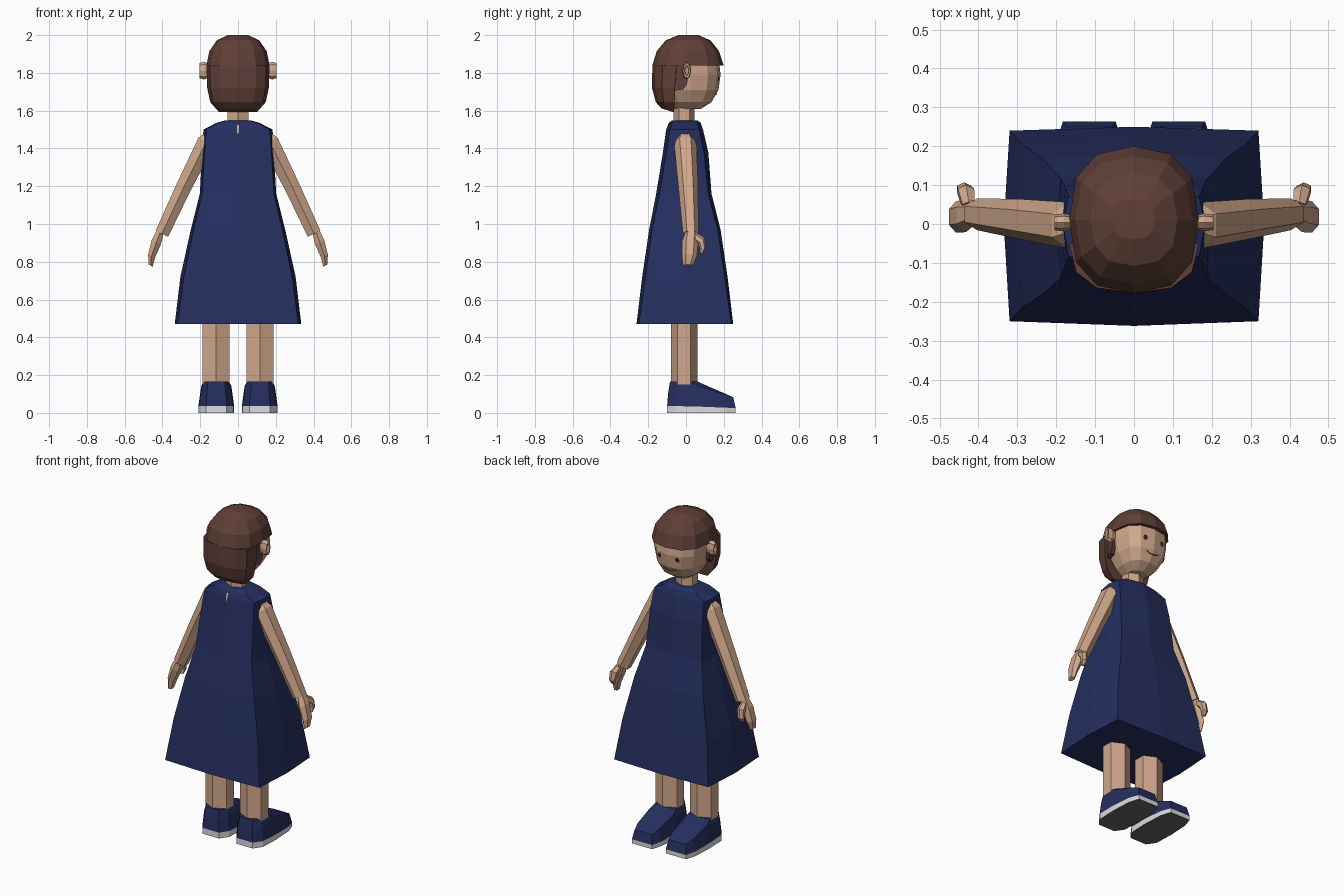
import bpy, bmesh, math
from mathutils import Vector
from mathutils.bvhtree import BVHTree

if "Cube" in bpy.data.objects:
    bpy.data.objects.remove(bpy.data.objects["Cube"])


def material(name, rgb):
    m = bpy.data.materials.new(name)
    m.diffuse_color = (*rgb, 1)
    m.use_nodes = True
    m.node_tree.nodes["Principled BSDF"].inputs["Base Color"].default_value = m.diffuse_color
    return m


SKIN = material("skin", (0.63, 0.39, 0.26))
HAIR = material("brown hair", (0.115, 0.05, 0.038))
NAVY = material("navy cloth", (0.018, 0.028, 0.115))
WHITE = material("sole rim white", (0.72, 0.72, 0.72))
GREY = material("sole grey", (0.13, 0.13, 0.13))
DARK = material("mouth dark", (0.02, 0.01, 0.008))
IRIS = material("eye brown", (0.06, 0.02, 0.014))


def make(name, verts, faces, mats, indices=None):
    bm = bmesh.new()
    vs = [bm.verts.new(v) for v in verts]
    for i, f in enumerate(faces):
        face = bm.faces.new([vs[k] for k in f])
        face.material_index = indices[i] if indices else 0
    bmesh.ops.recalc_face_normals(bm, faces=bm.faces)
    me = bpy.data.meshes.new(name)
    bm.to_mesh(me)
    bm.free()
    for m in mats:
        me.materials.append(m)
    ob = bpy.data.objects.new(name, me)
    bpy.context.collection.objects.link(ob)
    return ob


def loft(name, rings, mats, bands=None, bottom=0):
    """Skin equal-sized closed rings and cap both ends."""
    n, verts = len(rings[0]), [p for r in rings for p in r]
    faces, idx = [], []
    for r in range(len(rings) - 1):
        for i in range(n):
            j = (i + 1) % n
            faces.append((r * n + i, r * n + j, (r + 1) * n + j, (r + 1) * n + i))
            idx.append(bands[r] if bands else 0)
    faces += [tuple(range(n)), tuple(range(len(verts) - n, len(verts)))]
    idx += [bottom, idx[-1]]
    return make(name, verts, faces, mats, idx)


def oval(z, rx, yb, yf, n=12, power=2.5):
    """Squarish horizontal ring reaching from yb to yf."""
    pts = []
    for i in range(n):
        a = 2 * math.pi * i / n
        c, s = math.cos(a), math.sin(a)
        x = math.copysign(abs(c) ** (2 / power), c)
        y = math.copysign(abs(s) ** (2 / power), s)
        pts.append((rx * x, (yb + yf) / 2 + (yf - yb) / 2 * y, z))
    return pts


def hexring(center, u, v):
    """Hexagon with its points along v and flats across u."""
    c, u, v = Vector(center), Vector(u) / math.cos(math.pi / 6), Vector(v)
    return [c + u * math.sin(k * math.pi / 3) + v * math.cos(k * math.pi / 3) for k in range(6)]


def flip(rings, s):
    return [[(p[0] * s, p[1], p[2]) for p in r] for r in rings]


# dress: z, side x, corner x, back y, back corner y, front corner y, front y
DRESS = [(0.47, 0.335, 0.32, -0.262, -0.25, 0.24, 0.25),
         (0.72, 0.305, 0.287, -0.232, -0.215, 0.205, 0.22),
         (0.97, 0.25, 0.235, -0.195, -0.18, 0.168, 0.183),
         (1.16, 0.202, 0.19, -0.158, -0.14, 0.118, 0.135),
         (1.38, 0.19, 0.177, -0.122, -0.105, 0.095, 0.118),
         (1.50, 0.183, 0.168, -0.105, -0.085, 0.07, 0.09),
         (1.535, 0.115, 0.105, -0.092, -0.075, 0.06, 0.078),
         (1.548, 0.07, 0.062, -0.075, -0.06, 0.045, 0.062)]
loft("dress", [[(0, b, z), (c, bc, z), (x, 0, z), (c, fc, z),
                (0, f, z), (-c, fc, z), (-x, 0, z), (-c, bc, z)]
               for z, x, c, b, bc, fc, f in DRESS], [NAVY])
# keyhole opening at the nape
make("keyhole", [(-0.005, -0.116, 1.48), (0.005, -0.116, 1.48),
                 (0.005, -0.101, 1.525), (-0.005, -0.101, 1.525)], [(0, 1, 2, 3)], [SKIN])

# neck and head
loft("neck", [hexring((0, -0.01, z), (0.055, 0, 0), (0, 0.055, 0)) for z in (1.5, 1.68)], [SKIN])
head = loft("head", [oval(1.61, 0.055, -0.06, 0.08), oval(1.645, 0.1, -0.09, 0.135),
                     oval(1.71, 0.137, -0.12, 0.172), oval(1.79, 0.152, -0.13, 0.183),
                     oval(1.86, 0.152, -0.13, 0.175), oval(1.92, 0.12, -0.1, 0.13)], [SKIN])

# hair: full cap with fringe, plus bob at the back
loft("hair_cap", [oval(1.84, 0.167, -0.178, 0.2), oval(1.915, 0.152, -0.155, 0.175),
                  oval(1.972, 0.112, -0.108, 0.13), oval(2.0, 0.055, -0.04, 0.065)], [HAIR])


def bob_ring(z, rx, yb, yf, tilt=0):
    pts = []
    for i in range(7):
        a = math.pi * i / 6
        c, s = math.cos(a), math.sin(a) ** 0.8
        pts.append((math.copysign(abs(c) ** 0.8, c) * rx, yf + (yb - yf) * s, z + tilt * s))
    return pts


loft("hair_bob", [bob_ring(1.592, 0.10, -0.13, -0.065, 0.02), bob_ring(1.645, 0.147, -0.16, -0.06),
                  bob_ring(1.72, 0.163, -0.18, -0.058), bob_ring(1.84, 0.167, -0.178, -0.05)], [HAIR])
loft("hair_sides", [bob_ring(1.712, 0.160, -0.1, -0.015, -0.01), bob_ring(1.74, 0.163, -0.1, 0.005),
                    bob_ring(1.845, 0.166, -0.1, 0.02)], [HAIR])

# face details laid onto the head surface
tree = BVHTree.FromPolygons([v.co for v in head.data.vertices],
                            [p.vertices for p in head.data.polygons])


def on_face(x, z, lift=0.004):
    hit = tree.ray_cast(Vector((x, 1, z)), Vector((0, -1, 0)))[0]
    return (x, hit.y + lift, z)


def disc(name, x, z, r, rz, mat, lift):
    pts = [on_face(x, z, lift)]
    pts += [on_face(x + r * math.cos(k * math.pi / 5), z + rz * math.sin(k * math.pi / 5), lift)
            for k in range(10)]
    make(name, pts, [(0, k + 1, (k + 1) % 10 + 1) for k in range(10)], [mat])


for s, side in ((1, "right"), (-1, "left")):
    disc("eye_" + side, s * 0.06, 1.768, 0.014, 0.016, IRIS, 0.003)
    disc("pupil_" + side, s * 0.06, 1.768, 0.006, 0.007, DARK, 0.005)
smile = [(-0.045 + 0.015 * k, 1.684 + 0.014 * ((k - 3) / 3) ** 2) for k in range(7)]
make("mouth", [on_face(x, z + d) for x, z in smile for d in (-0.003, 0.003)],
     [(2 * k, 2 * k + 1, 2 * k + 3, 2 * k + 2) for k in range(6)], [DARK])

# shoe half outlines: half width, y, z from heel to toe
SOLE = [(0.055, -0.1), (0.09, -0.05), (0.095, 0.07), (0.088, 0.2), (0.068, 0.263)]
UPPER = [(0.05, -0.095, 0.1), (0.08, -0.05, 0.115), (0.08, 0.07, 0.14),
         (0.072, 0.2, 0.1), (0.058, 0.25, 0.083)]
ANKLE = [(0.045, -0.085, 0.165), (0.068, -0.045, 0.165), (0.068, 0.025, 0.165),
         (0.05, 0.055, 0.165), (0.03, 0.062, 0.165)]


def shoe_ring(half):
    return [(0.115 + w, y, z) for w, y, z in half] + [(0.115 - w, y, z) for w, y, z in reversed(half)]


for s, side in ((1, "right"), (-1, "left")):
    # shoe and leg
    rings = [shoe_ring([(w, y, 0) for w, y in SOLE]),
             shoe_ring([(w, y, 0.036 - 0.04 * max(y, 0)) for w, y in SOLE]),
             shoe_ring(UPPER), shoe_ring(ANKLE)]
    loft("shoe_" + side, flip(rings, s), [NAVY, WHITE, GREY], [1, 0, 0], 2)
    leg = [hexring((0.117, -0.01, z), (0.072, 0, 0), (0, 0.07, 0)) for z in (0.15, 0.5)]
    loft("leg_" + side, flip(leg, s), [SKIN])

    # arm
    u = Vector((0.9, 0, 0.43))
    arm = [hexring(c, u * w, (0, d, 0)) for c, w, d in
           [((0.155, -0.005, 1.465), 0.03, 0.04), ((0.168, -0.004, 1.435), 0.047, 0.06),
            ((0.29, 0.012, 1.19), 0.041, 0.052), ((0.403, 0.025, 0.948), 0.037, 0.041)]]
    loft("arm_" + side, flip(arm, s), [SKIN])

    # hand and thumb
    hand = [hexring(c, u * w, (0, d, 0)) for c, w, d in
            [((0.412, 0.028, 0.96), 0.02, 0.032), ((0.432, 0.022, 0.905), 0.027, 0.043),
             ((0.458, 0.018, 0.83), 0.02, 0.04), ((0.462, 0.01, 0.78), 0.012, 0.026)]]
    loft("hand_" + side, flip(hand, s), [SKIN])
    thumb = [hexring(c, (w, 0, 0), v) for c, w, v in
             [((0.425, 0.045, 0.935), 0.016, (0, 0.012, 0.018)),
              ((0.432, 0.082, 0.91), 0.021, (0, 0.018, 0.016)),
              ((0.437, 0.09, 0.87), 0.018, (0, 0.017, 0)),
              ((0.438, 0.08, 0.845), 0.01, (0, 0.01, -0.002))]]
    loft("thumb_" + side, flip(thumb, s), [SKIN])

    # ear with a recessed middle
    ear = [[(x, 0.004 + ry * math.cos(k * math.pi / 4), 1.812 + rz * math.sin(k * math.pi / 4))
            for k in range(8)] for x, ry, rz in
           [(0.14, 0.014, 0.03), (0.18, 0.023, 0.047), (0.204, 0.02, 0.04),
            (0.202, 0.012, 0.028), (0.188, 0.009, 0.022)]]
    loft("ear_" + side, flip(ear, s), [SKIN])
